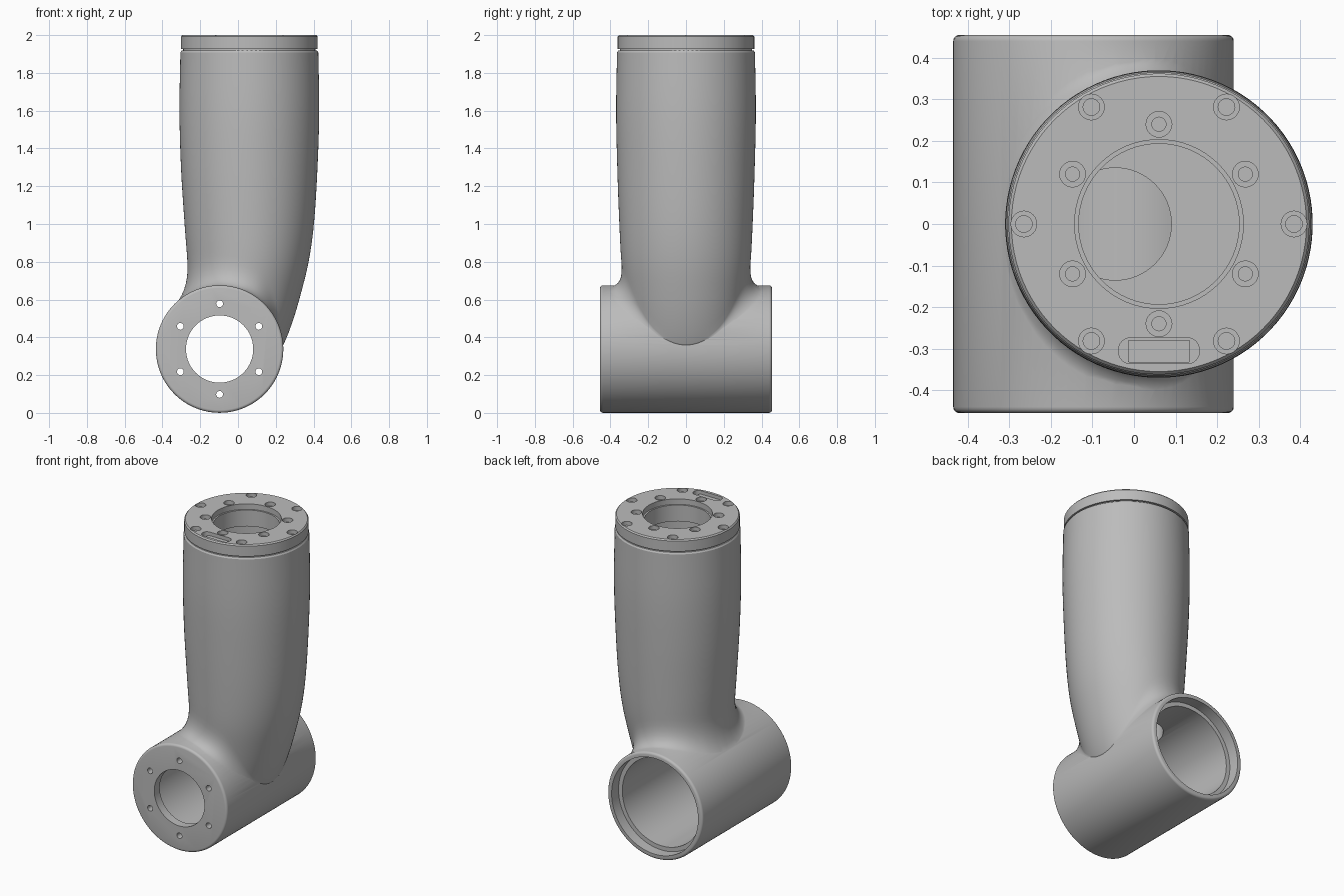
import bpy, bmesh
from math import sin, cos, pi, sqrt, radians

cube = bpy.data.objects.get("Cube")
if cube:
    bpy.data.objects.remove(cube, do_unlink=True)

grey = bpy.data.materials.new("cast_grey")
grey.use_nodes = True
grey.diffuse_color = (0.5, 0.5, 0.5, 1)
grey.node_tree.nodes["Principled BSDF"].inputs["Base Color"].default_value = (0.5, 0.5, 0.5, 1)

HUB_X, HUB_Z, HUB_R = -0.0975, 0.338, 0.3375   # horizontal hub axis
ARM_X = 0.06                                   # upright axis at the top


def finish(bm, name):
    bmesh.ops.recalc_face_normals(bm, faces=bm.faces)
    mesh = bpy.data.meshes.new(name)
    bm.to_mesh(mesh)
    bm.free()
    mesh.materials.append(grey)
    obj = bpy.data.objects.new(name, mesh)
    bpy.context.collection.objects.link(obj)
    return obj


def add_loft(bm, rings):
    """Skin a stack of rings and cap both ends."""
    rows = [[bm.verts.new(p) for p in ring] for ring in rings]
    n = len(rows[0])
    for a, b in zip(rows, rows[1:]):
        for i in range(n):
            j = (i + 1) % n
            bm.faces.new((a[i], a[j], b[j], b[i]))
    bm.faces.new(rows[0])
    bm.faces.new(rows[-1])


def add_lathe(bm, profile, x, other, axis="Z", n=64):
    """Turn (radius, height) points about a Z or Y axis."""
    rings = []
    for r, h in profile:
        ring = [(x + r * cos(2 * pi * i / n), other + r * sin(2 * pi * i / n)) for i in range(n)]
        rings.append([(u, v, h) if axis == "Z" else (u, h, v) for u, v in ring])
    add_loft(bm, rings)


def lathe(name, *args, **kw):
    bm = bmesh.new()
    add_lathe(bm, *args, **kw)
    return finish(bm, name)


def boolean(target, tool, operation="DIFFERENCE"):
    mod = target.modifiers.new("cut", "BOOLEAN")
    mod.operation, mod.solver, mod.object = operation, "EXACT", tool
    bpy.context.view_layer.objects.active = target
    bpy.ops.object.modifier_apply(modifier=mod.name)
    bpy.data.objects.remove(tool, do_unlink=True)


# Upright outline keys: height, left edge, right edge, half depth
KEYS = [(0.2, -0.25, 0.15, 0.27), (0.35, -0.25, 0.236, 0.29), (0.48, -0.255, 0.288, 0.305),
        (0.62, -0.26, 0.33, 0.322), (0.8, -0.268, 0.374, 0.342), (1.0, -0.283, 0.402, 0.353),
        (1.3, -0.302, 0.421, 0.364), (1.6, -0.31, 0.43, 0.37), (1.92, -0.305, 0.425, 0.365)]


def outline(z):
    k = max(i for i in range(len(KEYS) - 1) if i == 0 or KEYS[i][0] <= z)
    p, q = KEYS[k], KEYS[k + 1]
    o, s = KEYS[max(k - 1, 0)], KEYS[min(k + 2, len(KEYS) - 1)]
    h = q[0] - p[0]
    t = (z - p[0]) / h
    res = []
    for c in (1, 2, 3):
        m0 = (q[c] - o[c]) / (q[0] - o[0]) * h
        m1 = (s[c] - p[c]) / (s[0] - p[0]) * h
        d = q[c] - p[c]
        res.append(p[c] + t * (m0 + t * (3 * d - 2 * m0 - m1 + t * (m0 + m1 - 2 * d))))
    return res


def wall(a, z, inset=0.0):
    left, right, depth = outline(z)
    return ((left + right) / 2 + ((right - left) / 2 - inset) * cos(a), (depth - inset) * sin(a), z)


def column(a):
    """One line down the upright, flaring out onto the hub."""
    z = 1.0
    while z > HUB_Z + 0.01:
        if (wall(a, z)[0] - HUB_X) ** 2 + (z - HUB_Z) ** 2 < HUB_R ** 2:
            break
        z -= 0.002
    s = min(max((cos(a) - 0.15) / 0.75, 0), 1)
    flare = 0.094 * (1 - s * s * (3 - 2 * s)) + 0.006
    top = z + flare * 1.6
    pts = [wall(a, 1.918, 0.006), wall(a, 1.908)]
    pts += [wall(a, 1.908 + (top - 1.908) * i / 26) for i in range(1, 27)]
    p0, p1 = wall(a, top), wall(a, z)
    dx = p1[0] + flare * cos(a) - HUB_X
    dx = max(min(dx, HUB_R * 0.99), -HUB_R * 0.99)
    dz = min(sqrt(HUB_R ** 2 - dx ** 2), z - HUB_Z)
    p2 = (HUB_X + dx * 0.99, p1[1] + flare * sin(a), HUB_Z + dz * 0.99)
    for i in range(1, 9):
        t = i / 8
        pts.append(tuple((1 - t) ** 2 * u + 2 * t * (1 - t) * v + t * t * w
                         for u, v, w in zip(p0, p1, p2)))
    pts.append((HUB_X + 0.1 * cos(a), 0.1 * sin(a), HUB_Z))
    return pts


# Housing: hub drum with rounded rims, joined to the upright
E, B = 0.455, 0.015
rim = [(HUB_R - B + B * sin(t * pi / 8), -E + B - B * cos(t * pi / 8)) for t in range(5)]
housing = lathe("housing", rim + [(r, -h) for r, h in reversed(rim)], HUB_X, HUB_Z, axis="Y", n=96)
bm = bmesh.new()
columns = [column(2 * pi * (i + 0.5) / 96) for i in range(96)]
add_loft(bm, list(zip(*columns)))
boolean(housing, finish(bm, "upright"), "UNION")

# Hub bore, narrow at the front plate and stepped at the open back
boolean(housing, lathe("bore", [(0.178, -0.6), (0.178, -0.4), (0.28, -0.4), (0.28, 0.385),
                                (0.307, 0.385), (0.307, 0.6)], HUB_X, HUB_Z, axis="Y"))

# Cavity of the upright and the passage into the hub
boolean(housing, lathe("cavity", [(0.29, 0.85), (0.29, 1.86), (0.195, 1.86), (0.195, 2.1)], ARM_X, 0))
boolean(housing, lathe("passage", [(0.135, 0.42), (0.135, 0.95)], -0.045, 0))

# Front plate bolt holes
bm = bmesh.new()
for i in range(6):
    a = pi / 2 + i * pi / 3
    add_lathe(bm, [(0.018, -0.5), (0.018, -0.35)],
              HUB_X + 0.24 * cos(a), HUB_Z + 0.24 * sin(a), axis="Y", n=20)
boolean(housing, finish(bm, "plate_holes"))

# Top flange with a neck that leaves a thin groove
flange = lathe("top_flange", [(0.35, 1.89), (0.35, 1.926), (0.362, 1.926), (0.362, 1.992),
                              (0.355, 2.0)], ARM_X, 0, n=96)
boolean(flange, lathe("flange_bore", [(0.193, 1.8), (0.193, 1.965), (0.203, 1.965),
                                      (0.203, 2.1)], ARM_X, 0))

# Two circles of counterbored holes
bm = bmesh.new()
for i in range(6):
    for radius, a, inner in ((0.325, i * pi / 3, 0.02), (0.24, pi / 6 + i * pi / 3, 0.017)):
        add_lathe(bm, [(inner, 1.935), (inner, 1.975), (0.031, 1.975), (0.031, 2.05)],
                  ARM_X + radius * cos(a), radius * sin(a), n=24)
boolean(flange, finish(bm, "flange_holes"))


def rounded_block(name, center, size, radius):
    bm = bmesh.new()
    bmesh.ops.create_cube(bm, size=1)
    for v in bm.verts:
        v.co = [c + s * u for c, s, u in zip(center, size, v.co)]
    edges = [e for e in bm.edges if abs(e.verts[0].co.z - e.verts[1].co.z) > 0.001]
    bmesh.ops.bevel(bm, geom=edges, offset=radius, segments=6, profile=0.5, affect="EDGES")
    return finish(bm, name)


# Connector recess and its block
boolean(flange, rounded_block("recess", (ARM_X, -0.305, 2.0), (0.194, 0.062, 0.09), 0.028))
block = rounded_block("connector_block", (ARM_X, -0.306, 1.965), (0.15, 0.054, 0.03), 0.004)

# Smooth curved surfaces, keep machined edges crisp
for obj in (housing, flange, block):
    bpy.ops.object.select_all(action="DESELECT")
    obj.select_set(True)
    bpy.context.view_layer.objects.active = obj
    bpy.ops.object.shade_smooth_by_angle(angle=radians(30))
